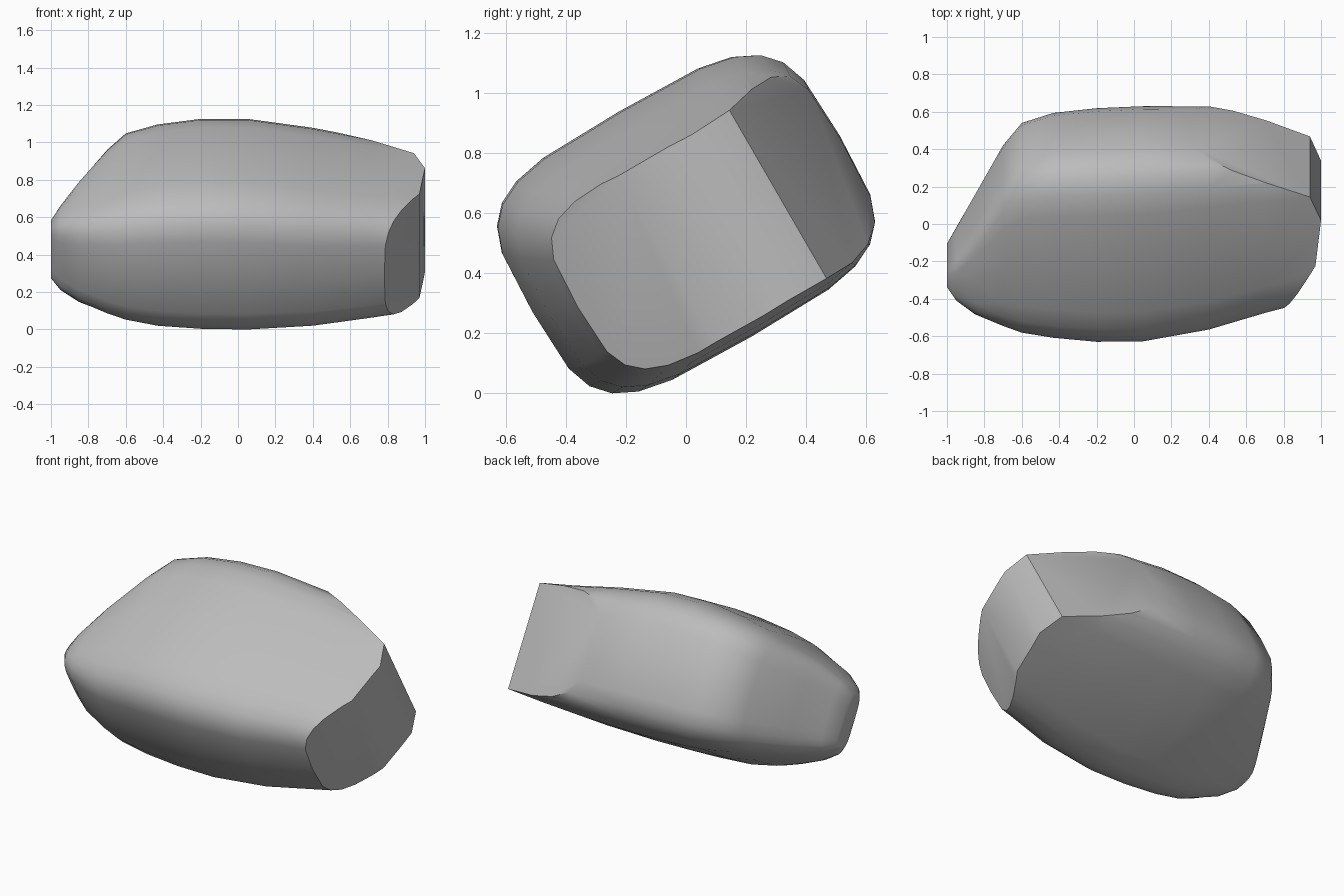
import bpy, bmesh, math
from mathutils import Vector, Matrix

cube = bpy.data.objects.get("Cube")
if cube:
    bpy.data.objects.remove(cube, do_unlink=True)

# One stone grey
stone = bpy.data.materials.new("stone_grey")
stone.use_nodes = True
GREY = (0.5, 0.5, 0.5, 1.0)
stone.diffuse_color = GREY
stone.node_tree.nodes["Principled BSDF"].inputs["Base Color"].default_value = GREY

# Cross-sections along the stone: x, width min/max, thickness min/max
STATIONS = [
    (-1.0, -0.33, -0.20, -0.17, 0.155),
    (-0.95, -0.40, -0.11, -0.22, 0.21),
    (-0.85, -0.47, 0.08, -0.28, 0.275),
    (-0.7, -0.53, 0.37, -0.345, 0.335),
    (-0.6, -0.56, 0.50, -0.38, 0.375),
    (-0.43, -0.58, 0.55, -0.415, 0.41),
    (-0.2, -0.595, 0.575, -0.43, 0.435),
    (0.05, -0.595, 0.585, -0.435, 0.43),
    (0.4, -0.55, 0.58, -0.43, 0.37),
    (0.7, -0.475, 0.56, -0.415, 0.305),
    (1.05, -0.395, 0.54, -0.39, 0.24),
]
SIDES = 24


def rounded(t):
    return math.copysign(math.sqrt(abs(t)), t)


def ring(bm, x, u0, u1, v0, v1):
    verts = []
    for i in range(SIDES):
        a = math.tau * i / SIDES
        u = (u0 + u1) / 2 + (u1 - u0) / 2 * rounded(math.cos(a))
        v = (v0 + v1) / 2 + (v1 - v0) / 2 * rounded(math.sin(a))
        verts.append(bm.verts.new((x, u, v)))
    return verts


def slice_off(bm, p, q):
    """Cut along the line p-q in plan, removing the right-hand side and capping."""
    d = Vector((q[0] - p[0], q[1] - p[1], 0))
    geom = bm.verts[:] + bm.edges[:] + bm.faces[:]
    cut = bmesh.ops.bisect_plane(bm, geom=geom, plane_co=(p[0], p[1], 0),
                                 plane_no=(d.y, -d.x, 0), clear_outer=True)
    edges = [e for e in cut["geom_cut"] if isinstance(e, bmesh.types.BMEdge)]
    bmesh.ops.contextual_create(bm, geom=edges)


# Rounded body, narrowing to a slanted tip
bm = bmesh.new()
rings = [ring(bm, *s) for s in STATIONS]
for a, b in zip(rings, rings[1:]):
    for i in range(SIDES):
        j = (i + 1) % SIDES
        bm.faces.new((a[i], a[j], b[j], b[i]))
bm.faces.new(rings[0])
bm.faces.new(rings[-1])

# Broken flats: three facets of the blunt end, then the back taper
slice_off(bm, (0.97, -0.12), (1.0, 0.16))
slice_off(bm, (0.78, -0.46), (0.97, -0.12))
slice_off(bm, (1.0, 0.16), (0.94, 0.31))
slice_off(bm, (0.94, 0.31), (0.4, 0.54))
bmesh.ops.remove_doubles(bm, verts=bm.verts[:], dist=0.004)

# Lean the stone back and rest it on the ground
bmesh.ops.rotate(bm, verts=bm.verts[:], cent=(0, 0, 0),
                 matrix=Matrix.Rotation(math.radians(30), 3, "X"))
low = min(v.co.z for v in bm.verts)
ys = [v.co.y for v in bm.verts]
bmesh.ops.translate(bm, verts=bm.verts[:], vec=(0, -(min(ys) + max(ys)) / 2, -low))
bmesh.ops.recalc_face_normals(bm, faces=bm.faces[:])

mesh = bpy.data.meshes.new("stone")
bm.to_mesh(mesh)
bm.free()
mesh.materials.append(stone)
rock = bpy.data.objects.new("stone", mesh)
bpy.context.collection.objects.link(rock)
bpy.ops.object.select_all(action="DESELECT")
rock.select_set(True)
bpy.context.view_layer.objects.active = rock
bpy.ops.object.shade_smooth_by_angle(angle=math.radians(42))
